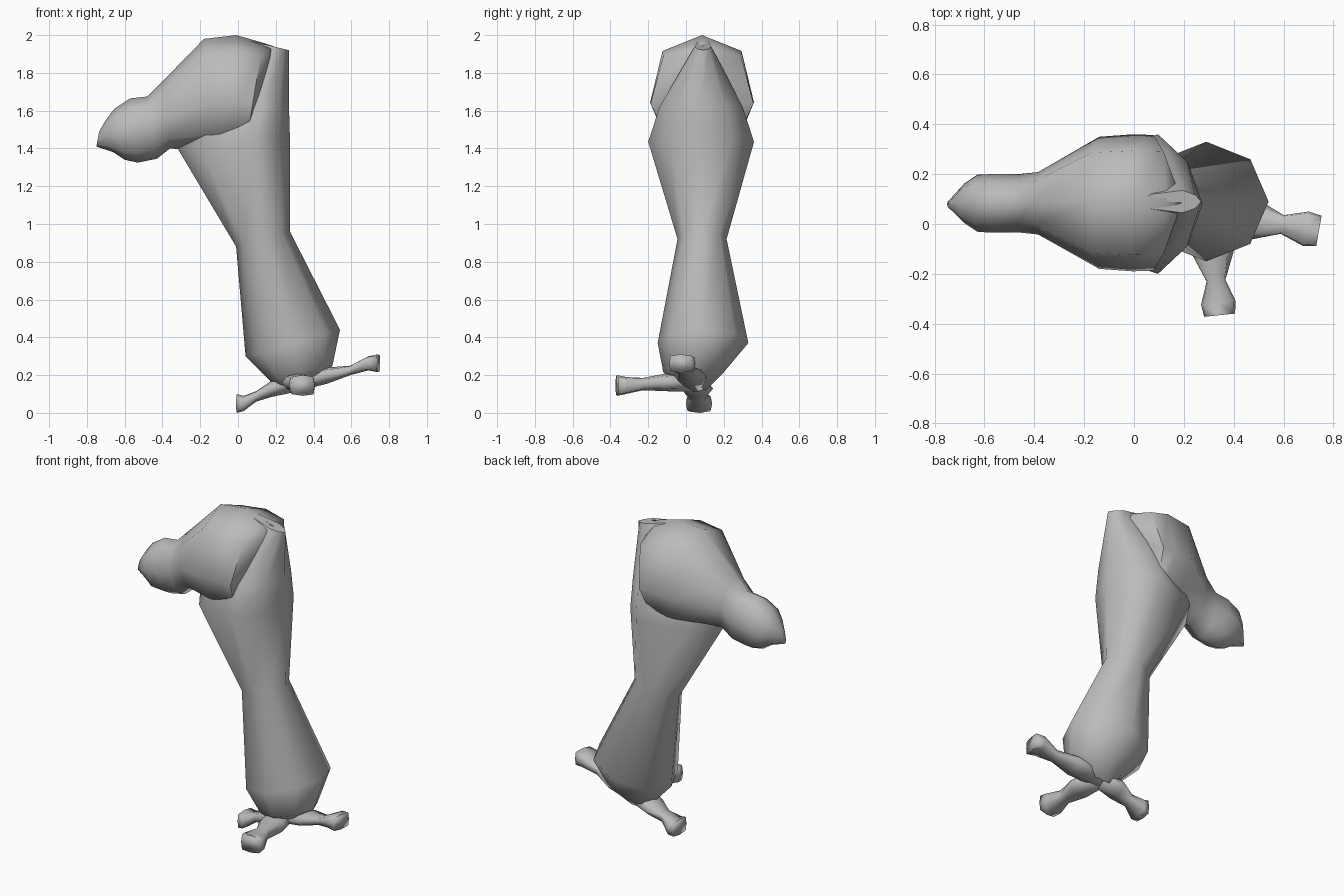
import bpy, bmesh, math
from mathutils import Vector, Matrix

if "Cube" in bpy.data.objects:
    bpy.data.objects.remove(bpy.data.objects["Cube"])

grey = bpy.data.materials.new("clay grey")
grey.use_nodes = True
grey.diffuse_color = (0.5, 0.5, 0.5, 1)
grey.node_tree.nodes["Principled BSDF"].inputs["Base Color"].default_value = (0.5, 0.5, 0.5, 1)


def mirrored(half):
    """Close a half section by mirroring its inner points."""
    return half + [(a, -b) for a, b in reversed(half[1:-1])]


# Cross-sections as (along the ring axis, across it)
ROUND = mirrored([(math.cos(i * math.pi / 4), math.sin(i * math.pi / 4)) for i in range(5)])
SHOULDER = mirrored([(1, 0), (0.73, 0.76), (-0.15, 1), (-0.68, 0.75), (-1, 0)])
THIGH = mirrored([(1, 0), (0.8, 0.6), (0.4, 1), (-0.6, 0.65), (-1, 0)])
TOE = mirrored([(1, 0), (0.85, 0.9), (0, 1), (-0.85, 0.9), (-1, 0)])


def loft(name, rings, place=Matrix(), angle=60):
    """Skin rings given as (section, x1, z1, x2, z2, half width, y centre)."""
    bm = bmesh.new()
    loops = []
    for section, x1, z1, x2, z2, half, yc in rings:
        p, q = Vector((x1, yc, z1)), Vector((x2, yc, z2))
        mid, u, v = (p + q) / 2, (q - p) / 2, Vector((0, half, 0))
        loops.append([bm.verts.new(mid + u * a + v * b) for a, b in section])
    for a, b in zip(loops, loops[1:]):
        for i in range(len(a)):
            j = (i + 1) % len(a)
            bm.faces.new((a[i], a[j], b[j], b[i]))
    bm.faces.new(loops[0])
    bm.faces.new(loops[-1])
    bmesh.ops.recalc_face_normals(bm, faces=bm.faces)
    bm.transform(place)
    mesh = bpy.data.meshes.new(name)
    bm.to_mesh(mesh)
    bm.free()
    mesh.materials.append(grey)
    ob = bpy.data.objects.new(name, mesh)
    bpy.context.collection.objects.link(ob)
    bpy.ops.object.select_all(action='DESELECT')
    ob.select_set(True)
    bpy.context.view_layer.objects.active = ob
    bpy.ops.object.shade_smooth_by_angle(angle=math.radians(angle))


# Leg: narrow sole, full calf, thin waist, flared thigh, rear ridge
loft("leg", [
    (ROUND, 0.22, 0.11, 0.38, 0.14, 0.05, 0.06),
    (ROUND, 0.16, 0.18, 0.50, 0.25, 0.16, 0.04),
    (ROUND, 0.04, 0.30, 0.54, 0.44, 0.24, 0.09),
    (ROUND, -0.01, 0.88, 0.275, 0.96, 0.13, 0.085),
    (THIGH, -0.32, 1.40, 0.275, 1.45, 0.28, 0.08),
    (THIGH, -0.20, 1.62, 0.27, 1.62, 0.22, 0.08),
    (THIGH, 0.02, 1.98, 0.27, 1.92, 0.045, 0.09),
])

# Shoulder tapering into the rounded stub
loft("shoulder_and_stub", [
    (ROUND, -0.75, 1.41, -0.735, 1.49, 0.015, 0.08),
    (ROUND, -0.66, 1.38, -0.70, 1.55, 0.08, 0.083),
    (ROUND, -0.60, 1.34, -0.655, 1.61, 0.115, 0.083),
    (ROUND, -0.53, 1.325, -0.57, 1.665, 0.118, 0.083),
    (ROUND, -0.43, 1.345, -0.48, 1.675, 0.118, 0.083),
    (ROUND, -0.36, 1.40, -0.41, 1.745, 0.125, 0.083),
    (SHOULDER, -0.11, 1.38, -0.18, 1.98, 0.265, 0.085),
    (SHOULDER, 0.00, 1.38, -0.01, 2.00, 0.275, 0.085),
    (SHOULDER, 0.04, 1.40, 0.13, 1.96, 0.272, 0.085),
    (ROUND, 0.12, 1.56, 0.19, 1.94, 0.06, 0.085),
])

# Three toes with pinched necks and flared ends, meeting under the sole
toes = {
    "left_toe": (-10, 0.44, 0.215, 0.31, 0.20, 0.25),
    "front_toe": (-84, 0.41, 0.09, 0.20, 0.12, 0.185),
    "right_toe": (176, 0.30, 0.0, 0.10, 0.06, 0.115),
}
for name, (heading, reach, low, high, neck_low, neck_high) in toes.items():
    place = Matrix.Translation((0.3, 0.05, 0)) @ Matrix.Rotation(math.radians(heading), 4, 'Z')
    root, neck, heel, tip = (reach * f for f in (0.4, 0.68, 0.9, 1.02))
    loft(name, [
        (ROUND, 0.0, 0.11, 0.0, 0.21, 0.06, 0),
        (ROUND, root, (0.11 + neck_low) / 2, root, (0.23 + neck_high) / 2, 0.085, 0),
        (TOE, neck, neck_low, neck, neck_high, 0.038, 0),
        (TOE, heel, low + 0.01, heel, high - 0.01, 0.07, 0),
        (TOE, tip, low, tip, high, 0.062, 0),
    ], place, angle=95)
